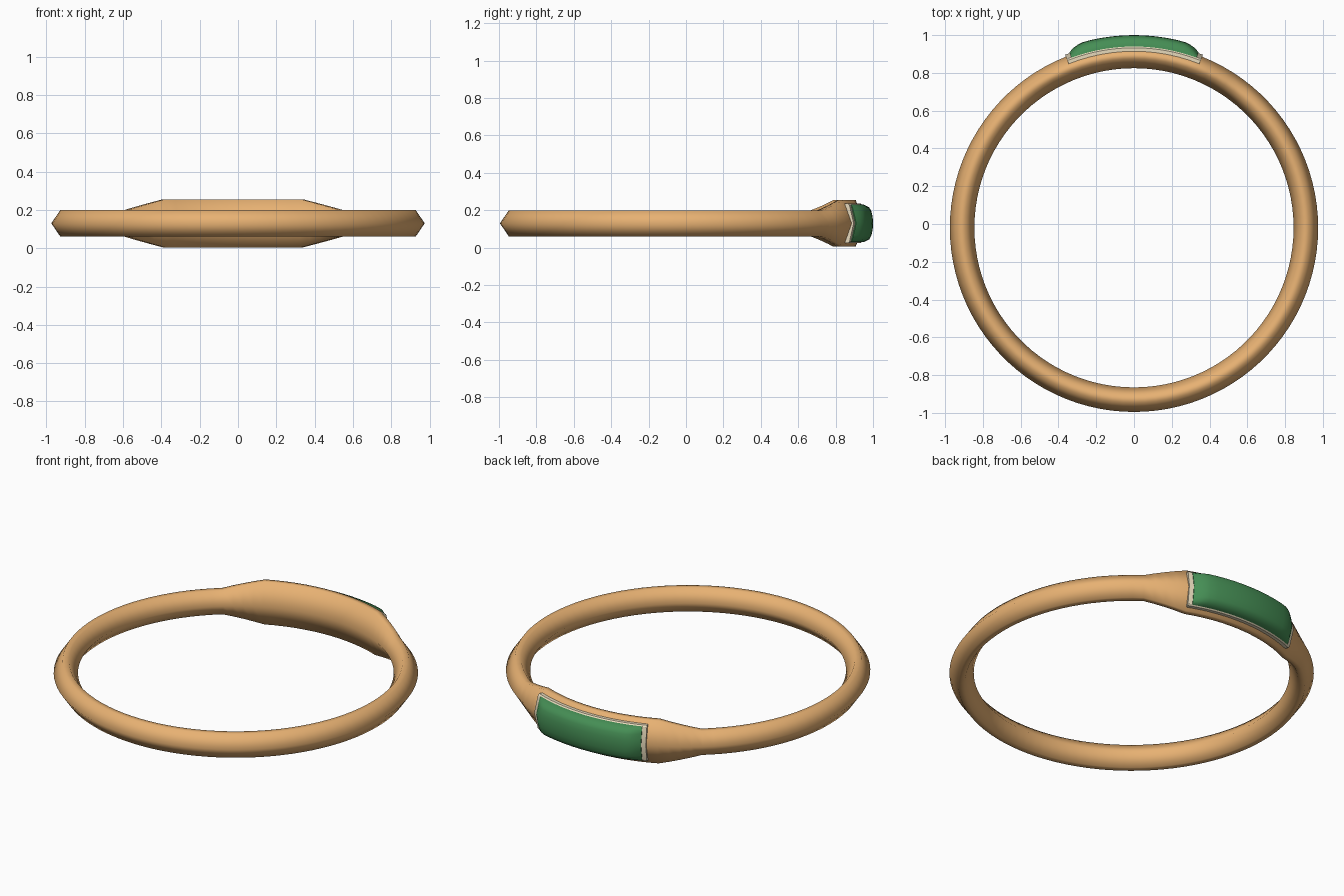
import bpy, bmesh
from math import sin, cos, radians

if "Cube" in bpy.data.objects:
    bpy.data.objects.remove(bpy.data.objects["Cube"])

CY, CZ = -0.02, 0.13          # ring centre in y and z


def material(name, rgb):
    m = bpy.data.materials.new(name)
    m.diffuse_color = (*rgb, 1)
    m.use_nodes = True
    m.node_tree.nodes["Principled BSDF"].inputs["Base Color"].default_value = m.diffuse_color
    return m


def sweep(name, stations, mat, closed, angle):
    """Loft (angle, [(radius, z), ...]) sections around the ring axis; angle 0 is +y."""
    bm = bmesh.new()
    rings = []
    for a, section in stations:
        t = radians(a)
        rings.append([bm.verts.new((r * sin(t), CY + r * cos(t), CZ + z)) for r, z in section])
    n = len(rings[0])
    pairs = list(zip(rings, rings[1:]))
    if closed:
        pairs.append((rings[-1], rings[0]))
    else:
        bm.faces.new(rings[0])
        bm.faces.new(rings[-1])
    for p, q in pairs:
        for i in range(n):
            j = (i + 1) % n
            bm.faces.new((p[i], p[j], q[j], q[i]))
    bmesh.ops.recalc_face_normals(bm, faces=bm.faces)
    me = bpy.data.meshes.new(name)
    bm.to_mesh(me)
    bm.free()
    me.materials.append(mat)
    ob = bpy.data.objects.new(name, me)
    bpy.context.collection.objects.link(ob)
    bpy.ops.object.select_all(action='DESELECT')
    ob.select_set(True)
    bpy.context.view_layer.objects.active = ob
    bpy.ops.object.shade_smooth_by_angle(angle=radians(angle))


copper = material("copper", (0.80, 0.44, 0.17))
cream = material("cream", (0.80, 0.70, 0.50))
green = material("green", (0.06, 0.27, 0.09))


# Band: hexagonal section, widened behind the stone
def half_height(a):
    d = abs(a + 1.8)
    f = min(1, max(0, (37.8 - d) / 14.4))
    return 0.07 + 0.055 * f


band = []
for k in range(100):
    a = -180 + 3.6 * k
    h = half_height(a)
    band.append((a, [(0.975, 0), (0.927, h), (0.893, h), (0.845, 0), (0.893, -h), (0.927, -h)]))
sweep("ring_band", band, copper, True, 180)

# Setting: chevron strip that hugs the outer ridge of the band
strip = [(0.986, 0), (0.962, 0.098), (0.953, 0.106), (0.930, 0.106), (0.955, 0),
         (0.930, -0.106), (0.953, -0.106), (0.962, -0.098)]
sweep("stone_setting", [(-21.7 + 43.4 * i / 14, strip) for i in range(15)], cream, False, 30)

# Stone: domed strip with sloping ends
dome = [(0.100, 0.960, 0.970), (0.085, 0.966, 1.000), (0.065, 0.971, 1.011),
        (0.035, 0.979, 1.018), (0.0, 0.987, 1.020)]
dome += [(-z, lo, hi) for z, lo, hi in dome[-2::-1]]


def stone_section(f):
    top = [(lo + (hi - lo) * f, z) for z, lo, hi in dome]
    return top + [(0.945, -0.100), (0.965, 0), (0.945, 0.100)]


ends = [(20.2, 0.1), (18.6, 0.55), (17.0, 0.83), (15.5, 0.97)]
stone = [(-a, stone_section(f)) for a, f in ends]
stone += [(-13 + 26 * i / 8, stone_section(1)) for i in range(9)]
stone += [(a, stone_section(f)) for a, f in reversed(ends)]
sweep("green_stone", stone, green, False, 50)
